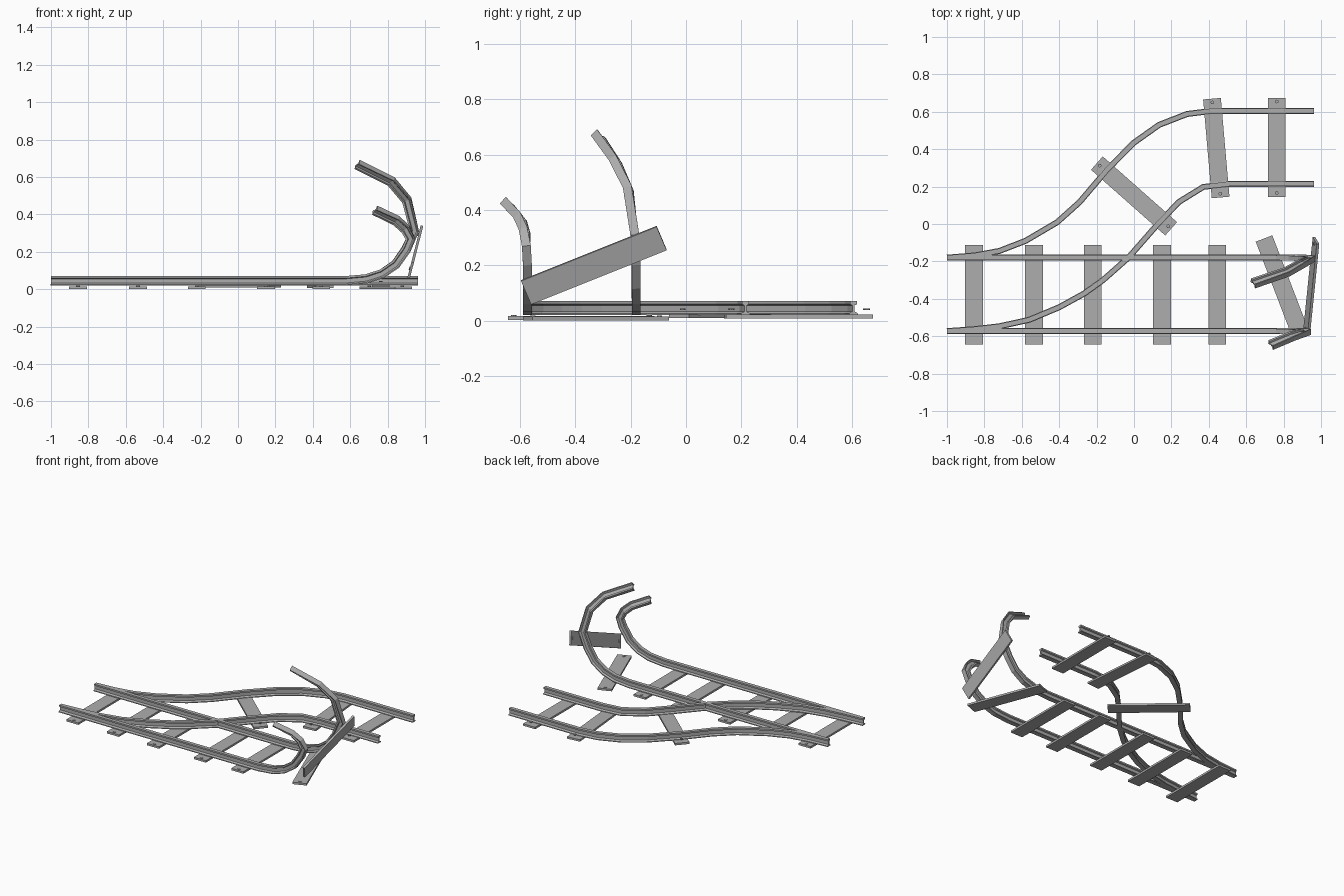
import bpy, bmesh, math
from mathutils import Vector, Matrix

cube = bpy.data.objects.get("Cube")
if cube:
    bpy.data.objects.remove(cube)

steel = bpy.data.materials.new("grey_steel")
steel.use_nodes = True
GREY = (0.42, 0.42, 0.42, 1)
steel.diffuse_color = GREY
steel.node_tree.nodes["Principled BSDF"].inputs["Base Color"].default_value = GREY


def finish(name, bm):
    bmesh.ops.recalc_face_normals(bm, faces=bm.faces)
    mesh = bpy.data.meshes.new(name)
    bm.to_mesh(mesh)
    bm.free()
    mesh.materials.append(steel)
    obj = bpy.data.objects.new(name, mesh)
    bpy.context.collection.objects.link(obj)
    return obj


# Half of the I-shaped rail section: sideways offset, height above the base
HALF = [(0.016, 0), (0.016, 0.006), (0.004, 0.013), (0.004, 0.035), (0.013, 0.039), (0.013, 0.05)]
SECTION = HALF + [(-s, h) for s, h in reversed(HALF)]


def rail(name, path, rolls=None):
    """Sweep the section along the base line, with an optional roll per point."""
    pts = [Vector(p) for p in path]
    rolls = rolls or [0] * len(pts)
    bm = bmesh.new()
    rings = []
    for i, p in enumerate(pts):
        a = (p - pts[i - 1]).normalized() if i else Vector()
        b = (pts[i + 1] - p).normalized() if i < len(pts) - 1 else Vector()
        t = (a + b).normalized()
        r = math.radians(rolls[i])
        ref = Vector((0, math.cos(r), math.sin(r)))
        side = (ref - t * ref.dot(t)).normalized()
        up = t.cross(side)
        rings.append([bm.verts.new(p + side * s + up * h) for s, h in SECTION])
    n = len(SECTION)
    for r0, r1 in zip(rings, rings[1:]):
        for k in range(n):
            bm.faces.new((r0[k], r0[(k + 1) % n], r1[(k + 1) % n], r1[k]))
    bm.faces.new(rings[0])
    bm.faces.new(rings[-1])
    return finish(name, bm)


LENGTH, WIDTH, THICK = 0.53, 0.095, 0.014


def tie(name, matrix, bolt_z=0.008):
    """Flat plank with a bolt head near each end."""
    bm = bmesh.new()
    bmesh.ops.create_cube(bm, size=1, matrix=Matrix.Diagonal((WIDTH, LENGTH, THICK, 1)))
    for end in (-1, 1):
        bmesh.ops.create_cone(bm, cap_ends=True, segments=8, radius1=0.01, radius2=0.01, depth=0.006,
                              matrix=Matrix.Translation((0, end * 0.245, bolt_z)))
    finish(name, bm).matrix_world = matrix


def flat(x, y, z, degrees=0):
    return Matrix.Translation((x, y, z)) @ Matrix.Rotation(math.radians(degrees), 4, 'Z')


# Main track, curling up and over at its broken end
BASE = 0.02
ramp = [(-1, BASE), (0.57, BASE), (0.69, 0.031), (0.78, 0.06), (0.86, 0.115), (0.92, 0.2)]
rail("back_main_rail",
     [(x, -0.18, z) for x, z in ramp] +
     [(0.968, -0.185, 0.31), (0.925, -0.213, 0.485), (0.835, -0.267, 0.59), (0.65, -0.333, 0.68)],
     [0, 0, 0, 0, 4, 10, 20, 32, 42, 50])
rail("front_main_rail",
     [(x, -0.573, z) for x, z in ramp] +
     [(0.947, -0.577, 0.27), (0.915, -0.59, 0.335), (0.86, -0.612, 0.382), (0.745, -0.662, 0.435)],
     [0, 0, 0, 0, 4, 10, 20, 32, 42, 50])

# Branch track, swinging out to the back
outer = [(-1, -0.18), (-0.85, -0.168), (-0.72, -0.144), (-0.58, -0.09), (-0.41, 0.01), (-0.29, 0.118),
         (-0.144, 0.29), (0, 0.435), (0.134, 0.53), (0.283, 0.588), (0.417, 0.605), (0.963, 0.605)]
inner = [(-1, -0.573), (-0.85, -0.562), (-0.72, -0.547), (-0.56, -0.512), (-0.4, -0.445), (-0.267, -0.372),
         (-0.166, -0.3), (-0.03, -0.18), (0.123, -0.005), (0.24, 0.118), (0.37, 0.198), (0.51, 0.215),
         (0.963, 0.215)]
rail("outer_branch_rail", [(x, y, BASE) for x, y in outer])
rail("inner_branch_rail", [(x, y, BASE) for x, y in inner])

# Ties under the main track
for i, x in enumerate((-0.855, -0.535, -0.22, 0.15, 0.445)):
    tie(f"main_tie_{i + 1}", flat(x, -0.378, 0.009))
tie("loose_tie", flat(0.79, -0.325, 0.008, 21))

# Ties under the branch, with raised bolts
tie("branch_tie_1", flat(0, 0.15, 0.016, 48.5), 0.025)
tie("branch_tie_2", flat(0.44, 0.406, 0.015, 5), 0.026)
tie("branch_tie_3", flat(0.763, 0.41, 0.015), 0.026)

# Tie lifted with the curled rails
along = Vector((0.051, 0.5, 0.2)).normalized()
inward = Vector((-1, 0, 0.255)).normalized()
across = along.cross(inward).normalized()
lifted = Matrix((across, along, inward)).transposed().to_4x4()
tie("lifted_tie", Matrix.Translation((0.948, -0.333, 0.2)) @ lifted)
